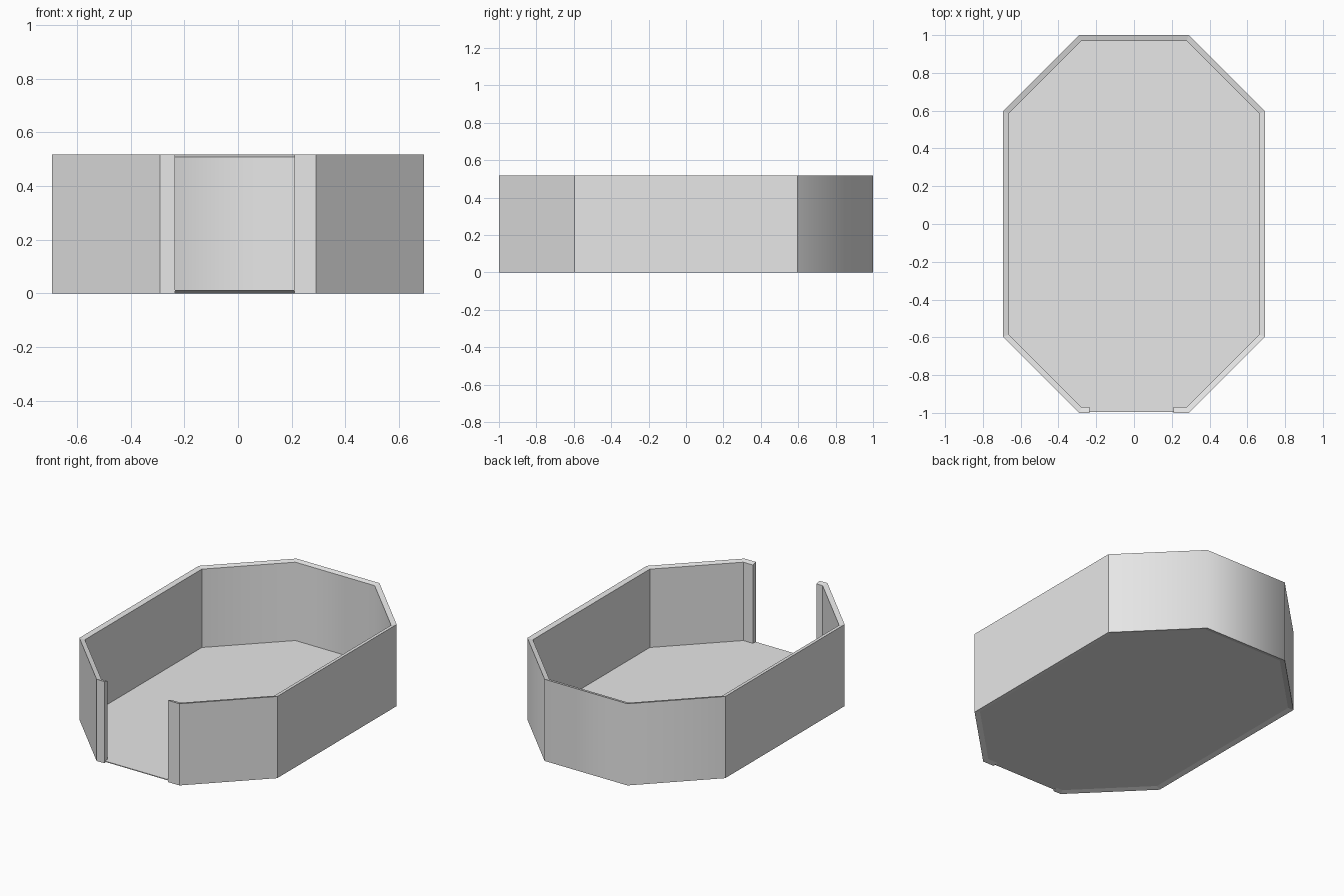
import bpy
import bmesh
from mathutils import Vector

default_cube = bpy.data.objects.get("Cube")
if default_cube:
    bpy.data.objects.remove(default_cube, do_unlink=True)

HEIGHT = 0.517
THICK = 0.03
LIP = 0.008          # rim slopes down (and bottom up) towards the inside

grey = bpy.data.materials.new("light_grey")
grey.use_nodes = True
grey.diffuse_color = (0.8, 0.8, 0.8, 1)
grey.node_tree.nodes["Principled BSDF"].inputs["Base Color"].default_value = (0.8, 0.8, 0.8, 1)


def add_object(name, bm):
    bmesh.ops.recalc_face_normals(bm, faces=bm.faces[:])
    mesh = bpy.data.meshes.new(name)
    bm.to_mesh(mesh)
    bm.free()
    mesh.materials.append(grey)
    obj = bpy.data.objects.new(name, mesh)
    bpy.context.collection.objects.link(obj)
    return obj


def inset(path, distance):
    """Mitred inward offset of an open clockwise path."""
    result = []
    for i, p in enumerate(path):
        dirs = []
        if i > 0:
            dirs.append((p - path[i - 1]).normalized())
        if i < len(path) - 1:
            dirs.append((path[i + 1] - p).normalized())
        normals = [Vector((d.y, -d.x)) for d in dirs]
        mitre = sum(normals, Vector((0, 0))).normalized()
        result.append(p + mitre * distance / mitre.dot(normals[0]))
    return result


# Elongated octagon, clockwise from the front left of the opening
left_side = [(-0.29, -1), (-0.693, -0.597), (-0.693, 0.597), (-0.29, 1)]
right_side = [(-x, y) for x, y in reversed(left_side)]
octagon = [Vector(p) for p in left_side + right_side]

# Wall: a four-point section swept round the octagon, open at the front
outer = [Vector((-0.235, -1))] + octagon + [Vector((0.21, -1))]
inner = inset(outer, THICK)
bm = bmesh.new()
sections = []
for o, n in zip(outer, inner):
    corners = [(o, 0), (o, HEIGHT), (n, HEIGHT - LIP), (n, LIP)]
    sections.append([bm.verts.new((p.x, p.y, z)) for p, z in corners])
for a, b in zip(sections, sections[1:]):
    for k in range(4):
        m = (k + 1) % 4
        bm.faces.new((a[k], b[k], b[m], a[m]))
bm.faces.new(sections[0])
bm.faces.new(sections[-1])

# Only the two upright corners at the back are softly shaded
for face in bm.faces:
    face.smooth = True
for edge in bm.edges:
    a, b = (v.co for v in edge.verts)
    upright = (a.xy - b.xy).length < 0.001
    edge.smooth = upright and a.y > 0.9
add_object("wall", bm)

# Floor: thin plate raised slightly above the lower edge of the wall
bm = bmesh.new()
base = bm.faces.new([bm.verts.new((p.x * 0.994, p.y * 0.996, LIP)) for p in octagon])
top = bmesh.ops.extrude_face_region(bm, geom=[base])
bmesh.ops.translate(bm, vec=(0, 0, 0.005),
                    verts=[g for g in top["geom"] if isinstance(g, bmesh.types.BMVert)])
if base.is_valid and len(bm.faces) < len(octagon) + 2:
    bm.faces.new([v for v in sorted(base.verts, key=lambda v: v.index)])
add_object("floor", bm)
